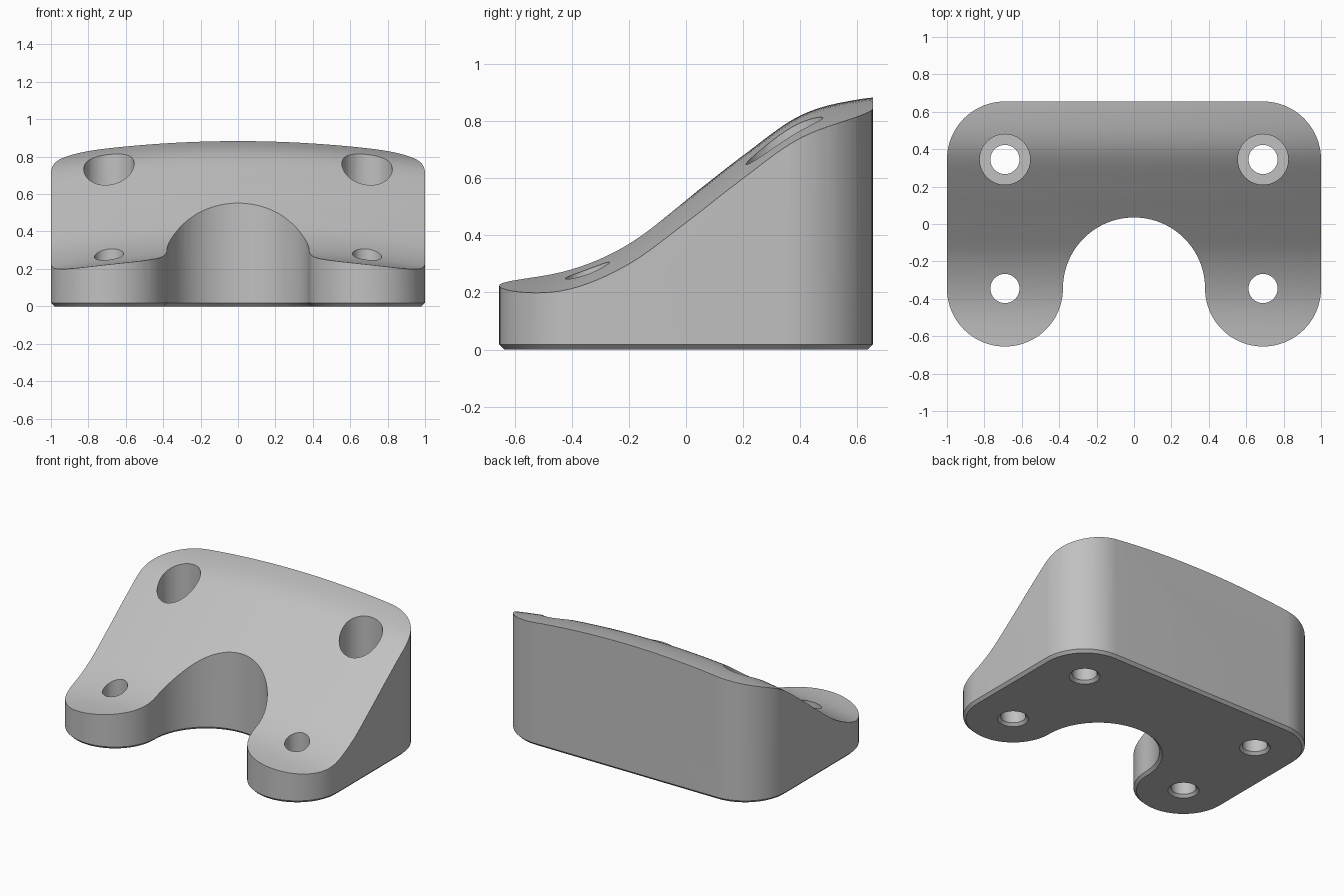
import bpy
import bmesh
import math
from math import pi, cos, sin

cube = bpy.data.objects.get("Cube")
if cube:
    bpy.data.objects.remove(cube)

CX, CY, R = 0.69, 0.345, 0.31      # hole centres and corner radius
CHAMFER = 0.018
TOP = 1.2

grey = bpy.data.materials.new("plain grey")
grey.use_nodes = True
colour = (0.53, 0.53, 0.53, 1)
grey.diffuse_color = colour
grey.node_tree.nodes["Principled BSDF"].inputs["Base Color"].default_value = colour


def make_object(name, bm):
    bmesh.ops.recalc_face_normals(bm, faces=bm.faces)
    mesh = bpy.data.meshes.new(name)
    bm.to_mesh(mesh)
    bm.free()
    mesh.materials.append(grey)
    obj = bpy.data.objects.new(name, mesh)
    bpy.context.collection.objects.link(obj)
    return obj


def loft(bm, rings):
    """Join equal closed rings of points into a capped solid."""
    loops = [[bm.verts.new(p) for p in ring] for ring in rings]
    n = len(loops[0])
    for a, b in zip(loops, loops[1:]):
        for i in range(n):
            j = (i + 1) % n
            bm.faces.new((a[i], a[j], b[j], b[i]))
    bm.faces.new(loops[0][::-1])
    bm.faces.new(loops[-1])


def arc(x, y, r, start, end, steps):
    angles = [start + (end - start) * i / steps for i in range(steps + 1)]
    return [(x + r * cos(a), y + r * sin(a)) for a in angles]


def outline(inset, z):
    """Rounded block with two front lobes and a round notch between them."""
    r = R - inset
    pts = arc(CX, CY, r, 0, pi / 2, 20)
    pts += arc(-CX, CY, r, pi / 2, pi, 20)
    pts += arc(-CX, -CY, r, pi, 2 * pi, 40)
    pts += arc(0, -CY, CX - r, pi, 0, 48)[1:]
    pts += arc(CX, -CY, r, pi, 2 * pi, 40)[1:]
    return [(x, y, z) for x, y in pts]


# Block with a chamfered foot
bm = bmesh.new()
loft(bm, [outline(CHAMFER, 0), outline(0, CHAMFER), outline(0, TOP)])
body = make_object("bracket_block", bm)

# Sloping S-shaped top, crowned across the width
HEIGHTS = [0.30, 0.268, 0.264, 0.293, 0.38, 0.525, 0.68, 0.82, 0.876, 0.89, 0.89]


def top_height(x, y):
    t = (y + 1) / 0.2
    i = min(max(int(t), 1), len(HEIGHTS) - 3)
    t -= i
    a, b, c, d = HEIGHTS[i - 1:i + 3]
    curve = b + t / 2 * (c - a + t * (2 * a - 5 * b + 4 * c - d + t * (3 * (b - c) + d - a)))
    return curve - 0.08 * x * x


bm = bmesh.new()
bmesh.ops.create_grid(bm, x_segments=28, y_segments=48, size=1)
for v in bm.verts:
    v.co.x *= 1.1
    v.co.y *= 0.75
    v.co.z = top_height(v.co.x, v.co.y)
bottom = bmesh.ops.extrude_face_region(bm, geom=bm.faces[:], use_keep_orig=True)["geom"]
for v in bottom:
    if isinstance(v, bmesh.types.BMVert):
        v.co.z = -0.5
bmesh.ops.triangulate(bm, faces=bm.faces[:])
slope = make_object("slope_cutter", bm)


def hole_cutter(x, y, profile):
    bm = bmesh.new()
    loft(bm, [[(px, py, z) for px, py in arc(x, y, r, 0, 2 * pi, 40)[:-1]]
              for r, z in profile])
    return make_object("hole_cutter", bm)


# Through holes flared at the foot; the back pair has wide counterbores
HOLE, BORE, FLOOR = 0.078, 0.135, 0.22
shaft = [(HOLE + 2 * CHAMFER, -CHAMFER), (HOLE, CHAMFER)]
front_profile = shaft + [(HOLE, TOP + 0.1)]
back_profile = shaft + [(HOLE, FLOOR), (BORE, FLOOR), (BORE, TOP + 0.1)]
holes = []
for side in (-1, 1):
    holes.append(hole_cutter(side * CX, -CY, front_profile))
    holes.append(hole_cutter(side * CX, CY, back_profile))

# Cut the block
bpy.context.view_layer.objects.active = body
for cutter, operation in [(slope, 'INTERSECT')] + [(h, 'DIFFERENCE') for h in holes]:
    cutter.hide_render = True
    mod = body.modifiers.new("cut", 'BOOLEAN')
    mod.operation = operation
    mod.solver = 'EXACT'
    mod.object = cutter
    bpy.ops.object.modifier_apply(modifier=mod.name)
    bpy.data.objects.remove(cutter)

for obj in bpy.context.selected_objects:
    obj.select_set(False)
body.select_set(True)
bpy.ops.object.shade_smooth_by_angle(angle=math.radians(28))
